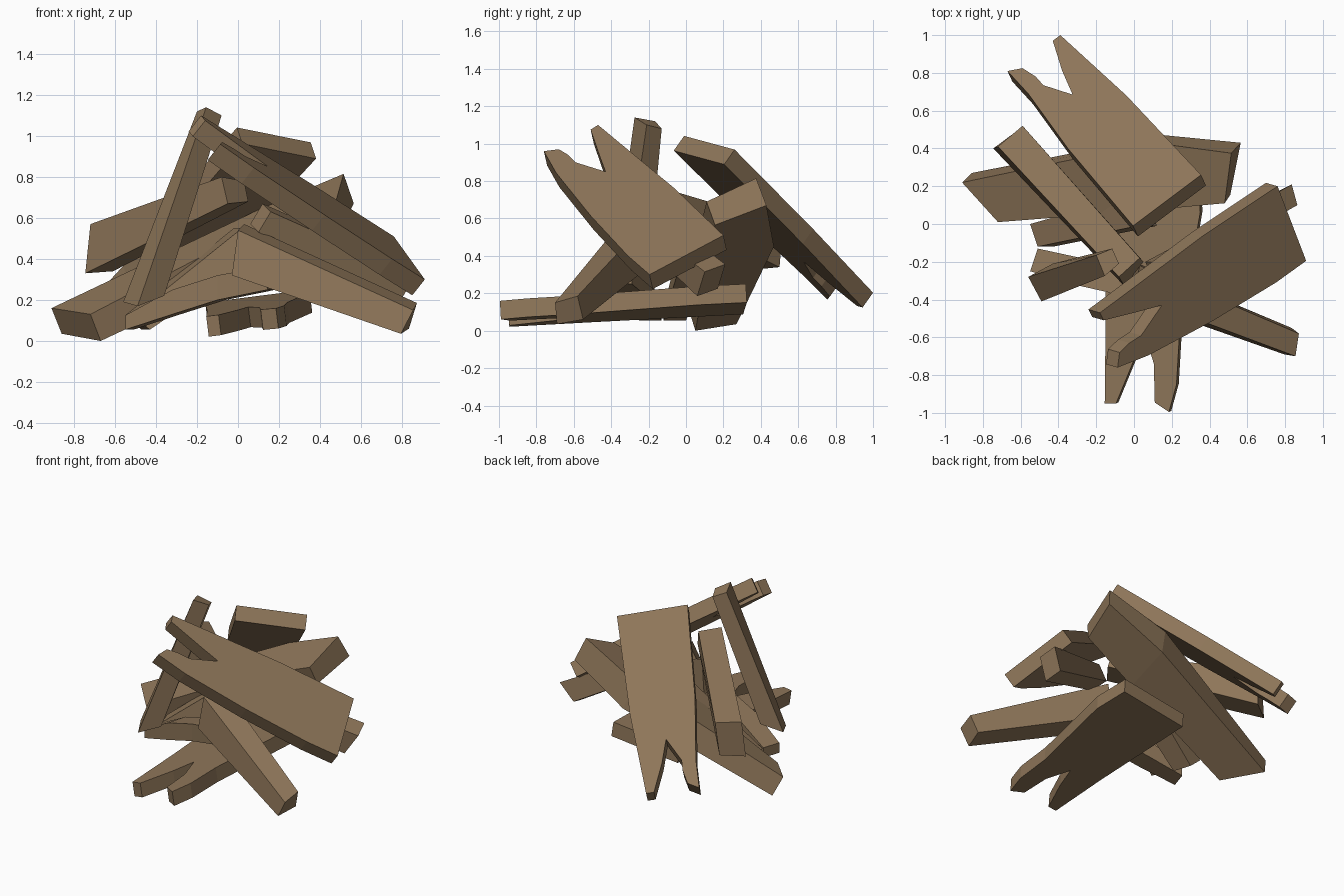
import bpy, bmesh
from mathutils import Vector

wood = bpy.data.materials.new("wood")
wood.diffuse_color = (0.27, 0.18, 0.10, 1)


def finish(name, bm):
    bmesh.ops.recalc_face_normals(bm, faces=bm.faces[:])
    me = bpy.data.meshes.new(name)
    bm.to_mesh(me)
    bm.free()
    me.materials.append(wood)
    ob = bpy.data.objects.new(name, me)
    bpy.context.collection.objects.link(ob)
    return ob


def plank(name, axes, outline, plane, thick):
    """Outline drawn in one view, projected on a tilted plane, then thickened downwards."""
    p, q, r = [Vector(v) for v in plane]
    n = (q - p).cross(r - p).normalized()
    if n.z < 0:
        n.negate()
    i, j = axes
    k = 3 - i - j
    bm = bmesh.new()
    top = []
    for a, b in outline:
        v = Vector((0, 0, 0))
        v[i], v[j] = a, b
        v[k] = (n.dot(p) - n[i] * a - n[j] * b) / n[k]
        top.append(v)
    tv = [bm.verts.new(v) for v in top]
    bv = [bm.verts.new(v - n * thick) for v in top]
    bm.faces.new(tv)
    bm.faces.new(bv[::-1])
    for a in range(len(tv)):
        b = (a + 1) % len(tv)
        bm.faces.new((tv[a], bv[a], bv[b], tv[b]))
    return finish(name, bm)


def beam(name, *sections):
    """Four-sided beam skinned through its cross-sections."""
    bm = bmesh.new()
    rings = [[bm.verts.new(c) for c in s] for s in sections]
    bm.faces.new(rings[0])
    bm.faces.new(rings[-1][::-1])
    for s, t in zip(rings, rings[1:]):
        for a in range(4):
            b = (a + 1) % 4
            bm.faces.new((s[a], t[a], t[b], s[b]))
    return finish(name, bm)


def box_section(x, y, z, side, h, tilt=(0, 0)):
    """Section centred on a point: half-width vector and half-height."""
    c, w = Vector((x, y, z)), Vector(side)
    u = Vector((tilt[0], tilt[1], h))
    return [c + w + u, c - w + u, c - w - u, c + w - u]


# Forked planks
plank("rear_forked_plank", (0, 1),
      [(0.355, 0.26), (-0.005, -0.01), (-0.35, 0.40), (-0.56, 0.69), (-0.67, 0.81),
       (-0.59, 0.825), (-0.52, 0.78), (-0.48, 0.735), (-0.325, 0.685), (-0.38, 0.81),
       (-0.43, 0.97), (-0.39, 1.0), (-0.04, 0.68)],
      [(0, -0.02, 1.05), (0.36, 0.26, 0.97), (-0.40, 1.0, 0.2)], 0.10)
plank("right_forked_plank", (1, 2),
      [(-0.47, 1.10), (-0.51, 1.075), (-0.46, 0.93), (-0.43, 0.85), (-0.59, 0.90),
       (-0.63, 0.94), (-0.68, 0.97), (-0.76, 0.96), (-0.695, 0.845), (-0.51, 0.615),
       (-0.31, 0.40), (-0.195, 0.30), (0.20, 0.51), (-0.06, 0.76)],
      [(0.91, -0.2, 0.30), (0.76, 0.2, 0.51), (-0.18, -0.47, 1.10)], 0.10)
plank("ground_forked_plank", (0, 1),
      [(-0.155, -0.95), (-0.095, -0.95), (0.0, -0.72), (0.05, -0.56), (0.105, -0.74),
       (0.11, -0.945), (0.185, -0.995), (0.225, -0.85), (0.24, -0.59), (0.35, 0.06), (0.34, 0.32),
       (-0.16, 0.30), (-0.15, -0.5)],
      [(0.185, -0.99, 0.16), (-0.155, -0.95, 0.12), (0.34, 0.32, 0.25)], 0.10)

# Large beams
beam("leaning_beam",
     [(-0.56, -0.28, 0.19), (-0.49, -0.41, 0.17), (-0.36, -0.34, 0.22), (-0.43, -0.21, 0.24)],
     [(-0.2, -0.165, 1.12), (-0.155, -0.275, 1.14), (-0.08, -0.21, 1.10), (-0.115, -0.13, 1.08)])
beam("front_right_beam",
     [(0.873, -0.58, 0.185), (0.855, -0.70, 0.15), (0.795, -0.69, 0.035), (0.834, -0.55, 0.06)],
     [(0.03, -0.22, 0.57), (0.0, -0.38, 0.54), (-0.03, -0.40, 0.32), (0.0, -0.2, 0.34)])
beam("back_left_beam",
     [(-0.72, 0.41, 0.57), (-0.59, 0.52, 0.57), (-0.61, 0.50, 0.34), (-0.745, 0.40, 0.33)],
     [(-0.08, -0.28, 0.80), (0.03, -0.18, 0.78), (0.05, -0.20, 0.68), (-0.05, -0.33, 0.67)])
beam("wide_cross_beam",
     [(-0.91, 0.22, 0.16), (-0.72, 0.01, 0.13), (-0.67, 0.05, 0.0), (-0.86, 0.27, 0.035)],
     [(0.10, 0.43, 0.64), (0.05, 0.07, 0.53), (0.12, 0.12, 0.37), (0.16, 0.47, 0.45)],
     [(0.515, 0.375, 0.815), (0.48, 0.11, 0.69), (0.51, 0.155, 0.565), (0.565, 0.43, 0.67)])

# Small beams
beam("under_plank_beam",
     box_section(0.81, 0.135, 0.27, (-0.015, 0.055, 0.02), 0.065, (0.04, 0.02)),
     box_section(0.11, -0.25, 0.60, (-0.02, 0.05, 0.02), 0.05, (0.03, 0.0)))
beam("curved_offcut",
     box_section(-0.53, -0.19, 0.09, (0.02, 0.06, 0), 0.035),
     box_section(-0.30, -0.25, 0.19, (0.02, 0.07, 0), 0.06),
     box_section(-0.08, -0.30, 0.26, (0.02, 0.07, 0), 0.06),
     box_section(0.15, -0.35, 0.305, (0.02, 0.06, 0), 0.055, (-0.015, 0)))
beam("inner_left_beam",
     box_section(-0.49, -0.06, 0.09, (-0.02, 0.06, 0), 0.035, (-0.04, 0.0)),
     box_section(0.05, 0.07, 0.49, (-0.02, 0.08, 0), 0.06, (-0.05, 0.0)))
